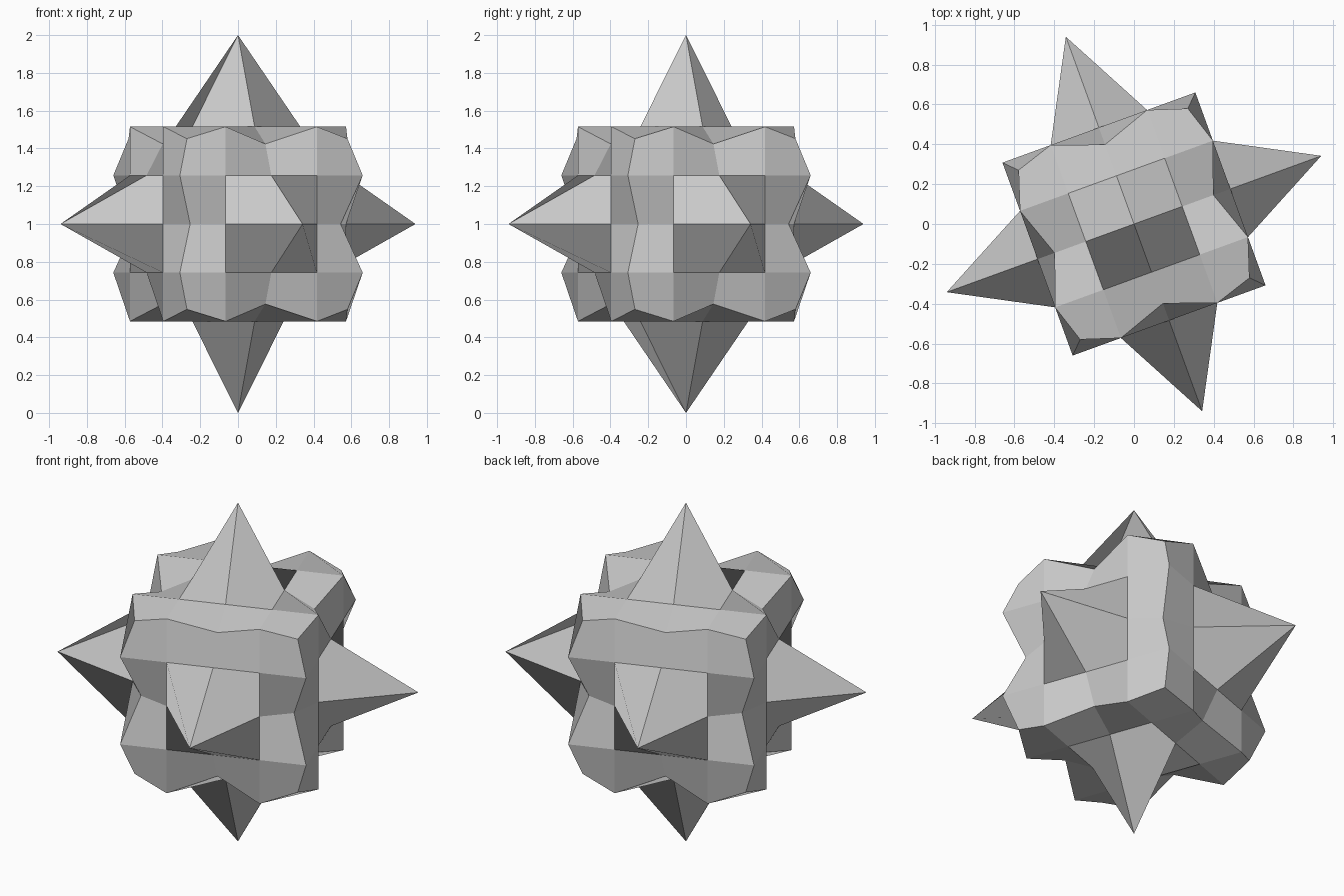
import bpy, bmesh, math
from mathutils import Matrix, Vector

cube = bpy.data.objects.get("Cube")
if cube:
    bpy.data.objects.remove(cube, do_unlink=True)

HALF = 0.515      # half width of the block
CELLS = 4         # cells along each side
SPIKE = 1.0       # distance of spike tips from the centre
NOTCH = 0.424     # edge midpoints, pushed in
CORNER = 0.452    # block corners, pushed in
TURN = math.radians(20)


def shape(p):
    """Push tips out, and notches and corners in."""
    zeros = sum(abs(c) < 0.01 for c in p)
    full = sum(abs(c) > HALF - 0.01 for c in p)
    if full == 1 and zeros == 2:
        return p * (SPIKE / HALF)
    if full == 2 and zeros == 1:
        return p * (NOTCH / HALF)
    if full == 3:
        return p * (CORNER / HALF)
    return p


# Grey material
grey = bpy.data.materials.new("light_grey")
grey.use_nodes = True
colour = (0.6, 0.6, 0.6, 1)
grey.diffuse_color = colour
grey.node_tree.nodes["Principled BSDF"].inputs["Base Color"].default_value = colour

# Six turned copies of one gridded side: top, bottom, then the four walls
tip = Matrix.Rotation(math.pi / 2, 3, 'X')
sides = [Matrix.Identity(3), Matrix.Rotation(math.pi, 3, 'X')]
sides += [Matrix.Rotation(k * math.pi / 2, 3, 'Z') @ tip for k in range(4)]

bm = bmesh.new()
step = 2 * HALF / CELLS
for side in sides:
    grid = [[bm.verts.new(shape(side @ Vector((i * step - HALF, j * step - HALF, HALF))))
             for j in range(CELLS + 1)] for i in range(CELLS + 1)]
    for i in range(CELLS):
        for j in range(CELLS):
            bm.faces.new((grid[i][j + 1], grid[i][j], grid[i + 1][j], grid[i + 1][j + 1]))
bmesh.ops.remove_doubles(bm, verts=bm.verts, dist=0.001)

# Turn the star and stand it on its lower spike
bm.transform(Matrix.Translation((0, 0, SPIKE)) @ Matrix.Rotation(TURN, 4, 'Z'))
mesh = bpy.data.meshes.new("spiked_block")
bm.to_mesh(mesh)
bm.free()
mesh.materials.append(grey)
star = bpy.data.objects.new("spiked_block", mesh)
bpy.context.collection.objects.link(star)
